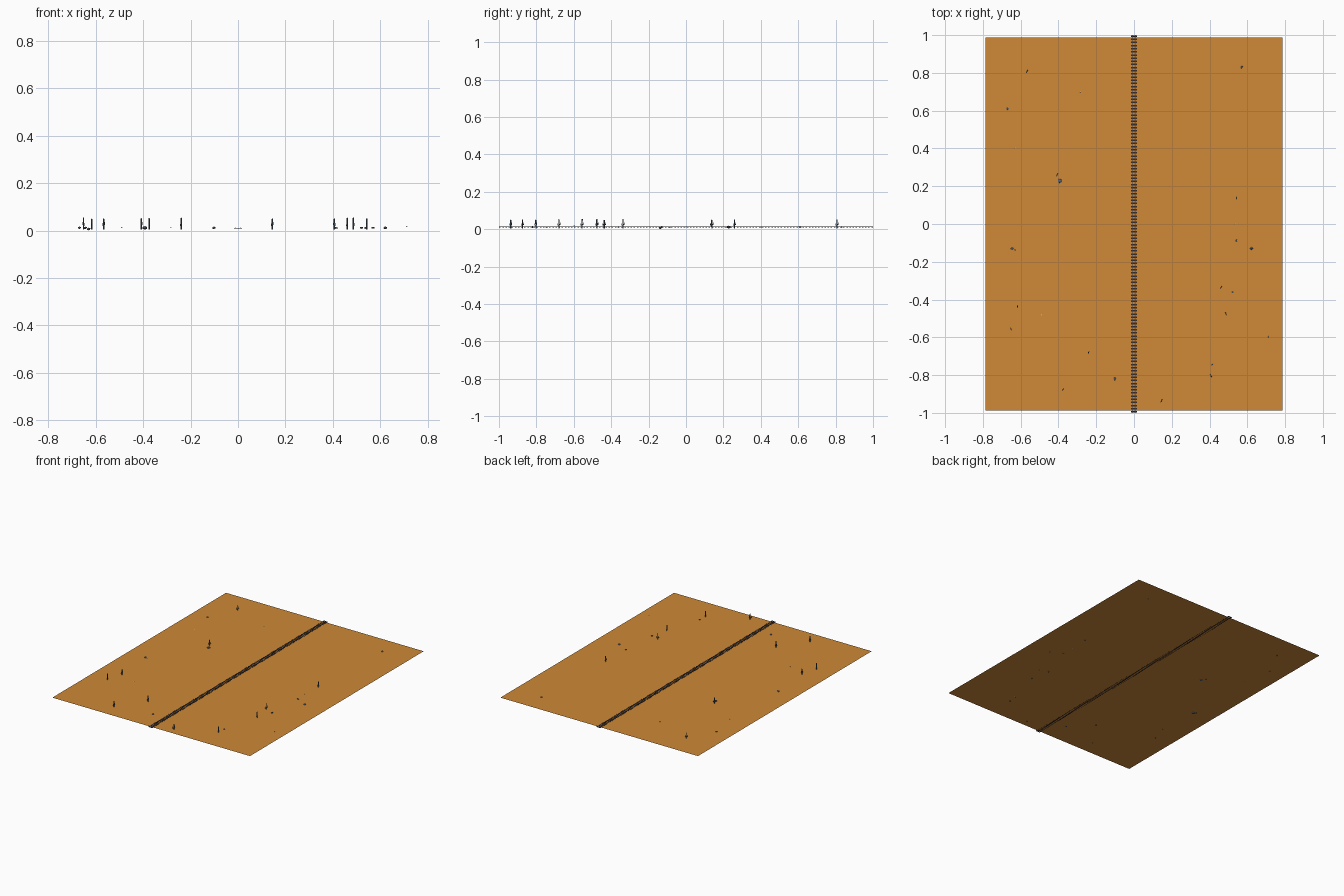
import bpy, bmesh, math, random
from mathutils import Matrix, Vector

if "Cube" in bpy.data.objects:
    bpy.data.objects.remove(bpy.data.objects["Cube"])

random.seed(4)
G = 0.0105  # ground height


def material(name, rgb):
    m = bpy.data.materials.new(name)
    m.diffuse_color = (*rgb, 1)
    m.use_nodes = True
    m.node_tree.nodes["Principled BSDF"].inputs["Base Color"].default_value = m.diffuse_color
    return m


SAND = material("orange sand", (0.62, 0.25, 0.038))
WOOD = material("dark tie wood", (0.035, 0.02, 0.015))
STEEL = material("dark steel", (0.06, 0.06, 0.075))
CACTUS = material("slate cactus", (0.07, 0.11, 0.15))
ROCK = material("blue grey rock", (0.13, 0.16, 0.23))
BONE = material("pale bone", (0.65, 0.60, 0.50))


def finish(name, bm, mat):
    me = bpy.data.meshes.new(name)
    bm.to_mesh(me)
    bm.free()
    me.materials.append(mat)
    ob = bpy.data.objects.new(name, me)
    bpy.context.collection.objects.link(ob)
    return ob


def box(bm, c, s):
    bmesh.ops.create_cube(bm, size=1, matrix=Matrix.Translation(c) @ Matrix.Diagonal((*s, 1)))


def tube(bm, a, b, r1, r2, sides=6):
    a, b = Vector(a), Vector(b)
    d = b - a
    rot = d.to_track_quat('Z', 'Y').to_matrix().to_4x4()
    bmesh.ops.create_cone(bm, cap_ends=True, segments=sides, radius1=r1, radius2=r2,
                          depth=d.length, matrix=Matrix.Translation((a + b) / 2) @ rot)


# Ground sheet
bm = bmesh.new()
bmesh.ops.create_grid(bm, x_segments=4, y_segments=5, size=1,
                      matrix=Matrix.Translation((0, 0, G)) @ Matrix.Diagonal((0.787, 0.988, 1, 1)))
finish("ground", bm, SAND)

# Railway: cross ties and two rails
bm = bmesh.new()
n = 120
for i in range(n):
    box(bm, (0, -0.995 + 1.99 * i / (n - 1), G + 0.0005), (0.032, 0.008, 0.002))
finish("track_ties", bm, WOOD)
bm = bmesh.new()
for x in (-0.0095, 0.0095):
    box(bm, (x, 0, G + 0.0018), (0.0035, 2.0, 0.002))
finish("track_rails", bm, STEEL)

# Cacti: trunk with two bent arms
CACTI = [(-.567, .807), (-.408, .26), (-.617, -.437), (-.652, -.555), (-.24, -.68),
         (-.375, -.875), (.145, -.937), (.407, -.803), (.487, -.477), (.461, -.337), (.543, .138)]
for x, y in CACTI:
    bm = bmesh.new()
    top = random.uniform(0.050, 0.056)
    tube(bm, (0, 0, 0.005), (0, 0, top - 0.002), 0.003, 0.0032, 8)
    tube(bm, (0, 0, top - 0.002), (0, 0, top), 0.0032, 0.0012, 8)
    for s, z in ((1, 0.025), (-1, 0.021)):
        tube(bm, (0, 0, z), (0, s * 0.007, z), 0.0017, 0.0017)
        tube(bm, (0, s * 0.007, z - 0.0015), (0, s * 0.007, z + 0.011), 0.0018, 0.0014)
    bmesh.ops.rotate(bm, verts=bm.verts, matrix=Matrix.Rotation(random.uniform(-.6, .6), 3, 'Z'))
    bmesh.ops.translate(bm, verts=bm.verts, vec=(x, y, 0))
    finish("cactus", bm, CACTUS)


# Rocks and bone scraps: squashed, jittered icospheres
def rock(name, x, y, z, r, flat, mat):
    bm = bmesh.new()
    bmesh.ops.create_icosphere(bm, subdivisions=1, radius=r)
    for v in bm.verts:
        v.co *= random.uniform(0.8, 1.05)
        v.co.z *= flat
        v.co += Vector((x, y, z))
    finish(name, bm, mat)


ROCKS = [(-.67, .61, .008), (-.393, .228, .013), (-.645, -.132, .009), (-.102, -.82, .009),
         (.522, -.36, .008), (.622, -.13, .009), (.54, -.088, .008), (.57, .83, .008),
         (.412, -.745, .007)]
for x, y, r in ROCKS:
    rock("rock", x, y, G + 0.0015, r, 0.65, ROCK)
rock("low_rock", -.63, -.137, 0.0065, 0.0085, 0.76, ROCK)
for x, y, z in [(-.63, .402, G), (-.283, .70, .014), (-.49, -.482, .013), (.712, -.597, .018),
                (.535, 0.0, G), (.42, -.742, .011)]:
    rock("bone_scrap", x, y, z, 0.004, 0.5, BONE)
